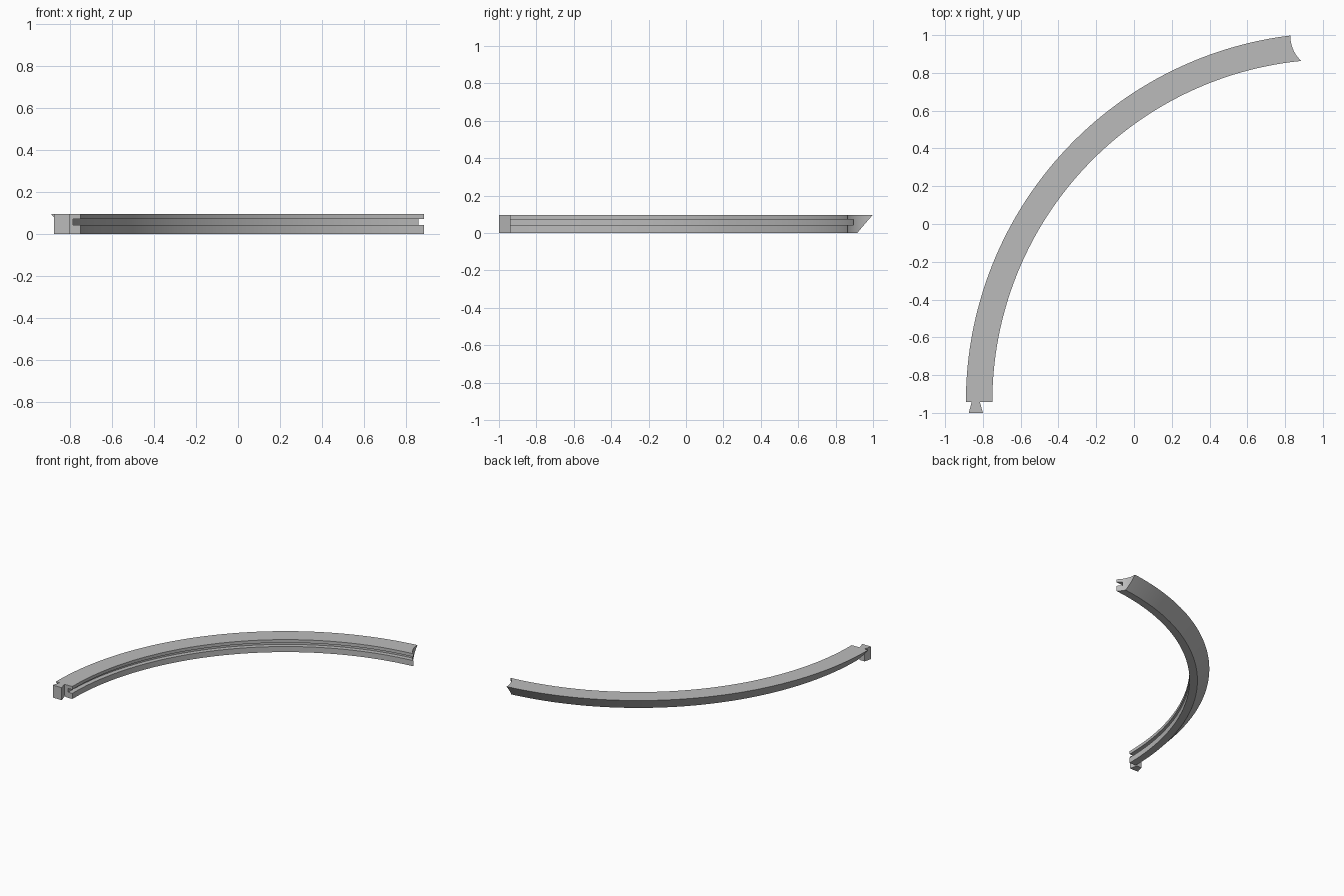
import bpy, bmesh, math

cube = bpy.data.objects.get("Cube")
if cube:
    bpy.data.objects.remove(cube, do_unlink=True)

CX, CY = 1.064, -0.942        # centre of the curved rail
R_OUT, R_IN = 1.954, 1.814    # top edge radii
HEIGHT = 0.096
STEPS = 96

grey = bpy.data.materials.new("plain grey")
grey.use_nodes = True
grey.diffuse_color = (0.5, 0.5, 0.5, 1)
grey.node_tree.nodes["Principled BSDF"].inputs["Base Color"].default_value = (0.5, 0.5, 0.5, 1)


def make_object(name, bm):
    bmesh.ops.recalc_face_normals(bm, faces=bm.faces[:])
    mesh = bpy.data.meshes.new(name)
    bm.to_mesh(mesh)
    bm.free()
    mesh.materials.append(grey)
    obj = bpy.data.objects.new(name, mesh)
    bpy.context.collection.objects.link(obj)
    return obj


def prism(name, outline, z0, z1):
    bm = bmesh.new()
    face = bm.faces.new([bm.verts.new((x, y, z0)) for x, y in outline])
    top = bmesh.ops.extrude_face_region(bm, geom=[face])["geom"]
    verts = [v for v in top if isinstance(v, bmesh.types.BMVert)]
    bmesh.ops.translate(bm, vec=(0, 0, z1 - z0), verts=verts)
    return make_object(name, bm)


# Curved rail: slanted outer wall, grooved inner wall
groove = R_IN + 0.035
section = [(R_OUT - 0.084, 0), (R_OUT, HEIGHT), (R_IN, HEIGHT), (R_IN, 0.072),
           (groove, 0.072), (groove, 0.043), (R_IN, 0.043), (R_IN, 0)]
start, end = math.pi, math.pi / 2 + 0.071
bm = bmesh.new()
rings = []
for i in range(STEPS + 1):
    a = start + (end - start) * i / STEPS
    rings.append([bm.verts.new((CX + r * math.cos(a), CY + r * math.sin(a), z))
                  for r, z in section])
for a, b in zip(rings, rings[1:]):
    for j in range(len(section)):
        k = (j + 1) % len(section)
        bm.faces.new((a[j], a[k], b[k], b[j]))
bm.faces.new(rings[0])
bm.faces.new(rings[-1])
rail = make_object("curved_rail", bm)

# Round cutter for the hollow far end
circle = [(1.0025 + 0.1745 * math.cos(t * math.tau / 96),
           0.9935 + 0.1745 * math.sin(t * math.tau / 96)) for t in range(96)]
cutter = prism("end_cutter", circle, -0.1, 0.2)
cutter.hide_render = True
cutter.hide_viewport = True

cut = rail.modifiers.new("hollow end", "BOOLEAN")
cut.operation = "DIFFERENCE"
cut.solver = "EXACT"
cut.object = cutter
bpy.context.view_layer.update()
baked = bpy.data.meshes.new_from_object(rail.evaluated_get(bpy.context.evaluated_depsgraph_get()))
rail.modifiers.clear()
rail.data = baked
bpy.data.objects.remove(cutter, do_unlink=True)

# Dovetail tab at the near end
prism("dovetail_tab", [(-0.875, -1), (-0.8, -1), (-0.816, CY), (-0.859, CY)], 0, HEIGHT)

# Smooth the curved walls, keep the edges sharp
bpy.ops.object.select_all(action="DESELECT")
rail.select_set(True)
bpy.context.view_layer.objects.active = rail
bpy.ops.object.shade_smooth_by_angle(angle=math.radians(25))
